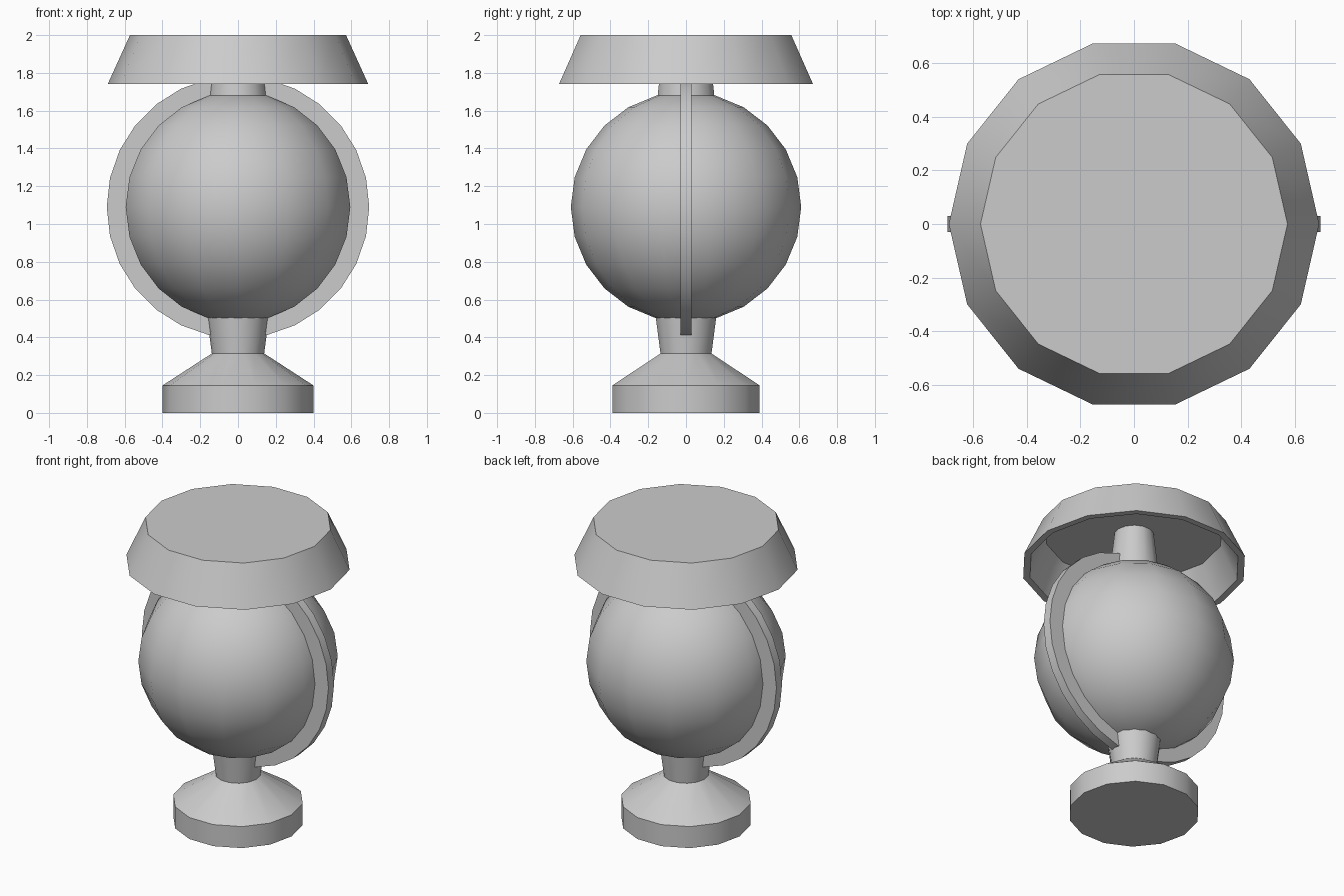
import bpy, bmesh, math

if "Cube" in bpy.data.objects:
    bpy.data.objects.remove(bpy.data.objects["Cube"])

SIDES = 14


def make_object(name, bm):
    bmesh.ops.recalc_face_normals(bm, faces=bm.faces)
    mesh = bpy.data.meshes.new(name)
    bm.to_mesh(mesh)
    bm.free()
    ob = bpy.data.objects.new(name, mesh)
    bpy.context.collection.objects.link(ob)
    bpy.ops.object.select_all(action='DESELECT')
    ob.select_set(True)
    bpy.context.view_layer.objects.active = ob
    bpy.ops.object.shade_smooth_by_angle(angle=math.radians(30))
    return ob


def lathe(name, profile):
    """Turn an (r, z) profile around z and cap both ends."""
    bm = bmesh.new()
    rings = []
    for r, z in profile:
        angles = [2 * math.pi * i / SIDES for i in range(SIDES)]
        rings.append([bm.verts.new((r * math.cos(a), r * math.sin(a), z)) for a in angles])
    for lo, hi in zip(rings, rings[1:]):
        for i in range(SIDES):
            j = (i + 1) % SIDES
            bm.faces.new((lo[i], lo[j], hi[j], hi[i]))
    bm.faces.new(rings[0])
    bm.faces.new(rings[-1])
    return make_object(name, bm)


# Foot and its sloped shoulder
lathe("base", [(0.40, 0), (0.40, 0.145), (0.138, 0.315)])

# Necks below and above the globe
lathe("lower_neck", [(0.138, 0.31), (0.166, 0.52)])
lathe("upper_neck", [(0.155, 1.67), (0.12, 1.98)])

# Globe
bm = bmesh.new()
bmesh.ops.create_uvsphere(bm, u_segments=SIDES, v_segments=12, radius=0.61)
bmesh.ops.translate(bm, verts=bm.verts, vec=(0, 0, 1.09))
make_object("globe", bm)

# Hollow flared cap: inner ceiling, inner wall, rim, outer wall, top
lathe("cap", [(0.545, 1.965), (0.648, 1.74), (0.69, 1.74), (0.572, 2.0)])

# Flat upright ring around the globe
bm = bmesh.new()
N = 28
section = [(0.59, -0.03), (0.695, -0.03), (0.695, 0.03), (0.59, 0.03)]
loops = []
for i in range(N):
    a = 2 * math.pi * i / N
    loops.append([bm.verts.new((r * math.cos(a), y, 1.09 + r * math.sin(a))) for r, y in section])
for i in range(N):
    p, q = loops[i], loops[(i + 1) % N]
    for k in range(4):
        m = (k + 1) % 4
        bm.faces.new((p[k], p[m], q[m], q[k]))
make_object("meridian_ring", bm)
